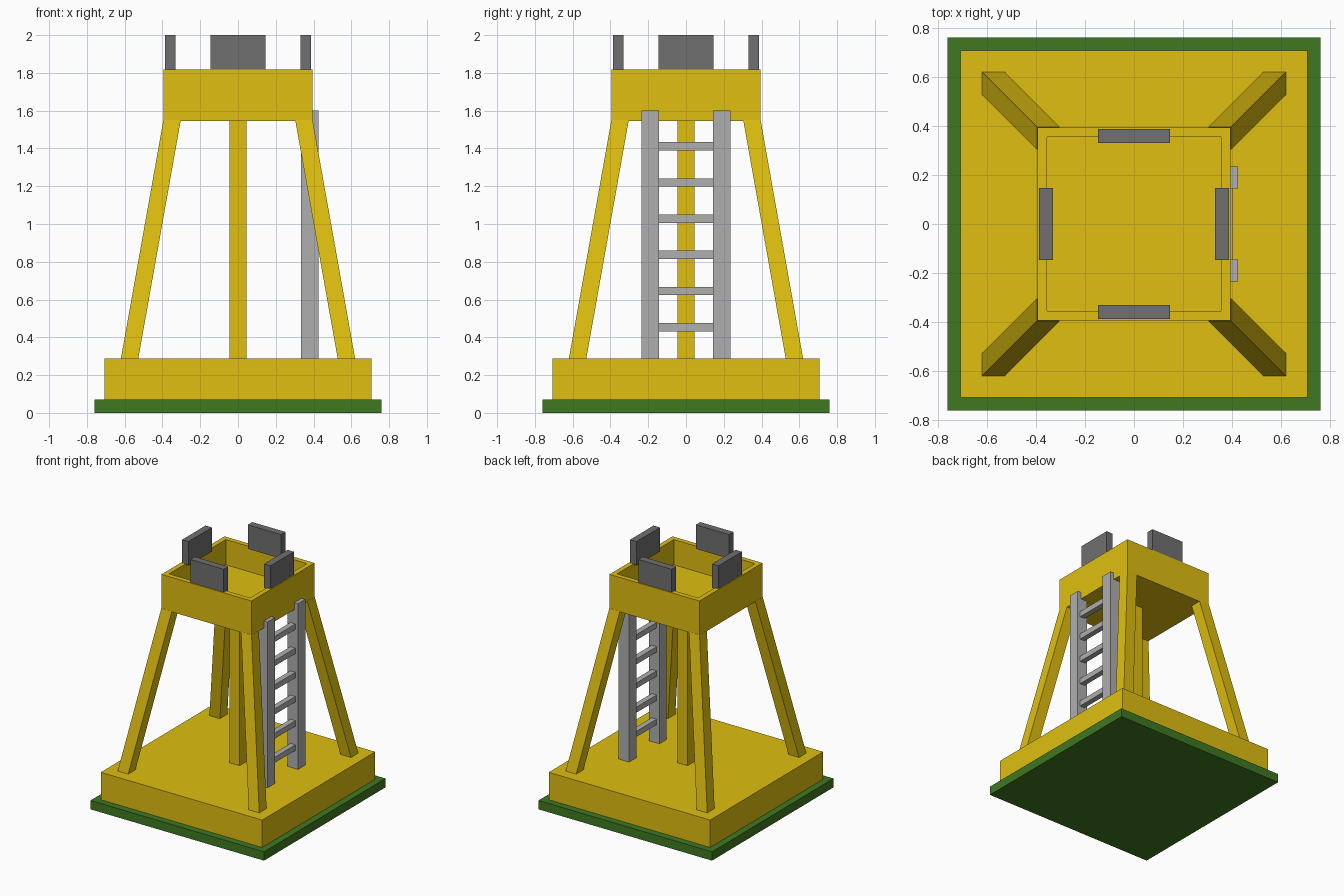
import bpy, bmesh
from mathutils import Vector

if "Cube" in bpy.data.objects:
    bpy.data.objects.remove(bpy.data.objects["Cube"])


def material(name, rgb):
    m = bpy.data.materials.new(name)
    m.diffuse_color = (*rgb, 1)
    m.use_nodes = True
    m.node_tree.nodes["Principled BSDF"].inputs["Base Color"].default_value = m.diffuse_color
    return m


YELLOW = material("yellow", (0.74, 0.52, 0.005))
GREEN = material("green", (0.05, 0.19, 0.015))
DARK = material("dark_grey", (0.16, 0.16, 0.16))
LIGHT = material("light_grey", (0.43, 0.43, 0.43))


def finish(name, bm, mat):
    bmesh.ops.recalc_face_normals(bm, faces=bm.faces)
    me = bpy.data.meshes.new(name)
    bm.to_mesh(me)
    bm.free()
    me.materials.append(mat)
    ob = bpy.data.objects.new(name, me)
    bpy.context.collection.objects.link(ob)
    return ob


def box_bm(lo, hi, top_shift=(0, 0)):
    """Box between two corners, its top optionally sheared sideways."""
    lo, hi = Vector(lo), Vector(hi)
    bm = bmesh.new()
    bmesh.ops.create_cube(bm, size=1)
    for v in bm.verts:
        top = v.co.z > 0
        v.co = Vector([(lo[i] + hi[i]) / 2 + v.co[i] * (hi[i] - lo[i]) for i in range(3)])
        if top:
            v.co.x += top_shift[0]
            v.co.y += top_shift[1]
    return bm


def box(name, lo, hi, mat, top_shift=(0, 0)):
    return finish(name, box_bm(lo, hi, top_shift), mat)


# Ground slab and plinth
box("ground_slab", (-0.76, -0.76, 0), (0.76, 0.76, 0.07), GREEN)
box("plinth", (-0.707, -0.707, 0.07), (0.707, 0.707, 0.287), YELLOW)

# Four legs leaning inward, with square horizontal sections
for sx, xn in ((-1, "left"), (1, "right")):
    for sy, yn in ((-1, "front"), (1, "back")):
        cx, cy, h = sx * 0.574, sy * 0.574, 0.046
        box(f"leg_{yn}_{xn}", (cx - h, cy - h, 0.287), (cx + h, cy + h, 1.55),
            YELLOW, (-sx * 0.225, -sy * 0.225))

# Central post
box("centre_post", (-0.045, -0.045, 0.287), (0.045, 0.045, 1.55), YELLOW)

# Platform: a box hollowed from the top
bm = box_bm((-0.394, -0.394, 1.545), (0.394, 0.394, 1.818))
top = max(bm.faces, key=lambda f: f.calc_center_median().z)
bmesh.ops.inset_region(bm, faces=[top], thickness=0.055)
floor = bmesh.ops.extrude_discrete_faces(bm, faces=[top])["faces"][0]
bmesh.ops.translate(bm, verts=floor.verts, vec=(0, 0, -0.2))
finish("platform", bm, YELLOW)

# Battlement plates, one on each wall
for s, xn, yn in ((-1, "left", "front"), (1, "right", "back")):
    a, b = sorted((s * 0.331, s * 0.387))
    box(f"battlement_{xn}", (a, -0.146, 1.81), (b, 0.146, 2), DARK)
    box(f"battlement_{yn}", (-0.146, a, 1.81), (0.146, b, 2), DARK)

# Ladder on the right side
for s, n in ((-1, "front"), (1, "back")):
    a, b = sorted((s * 0.144, s * 0.235))
    box(f"ladder_rail_{n}", (0.334, a, 0.287), (0.425, b, 1.6), LIGHT)
for i in range(6):
    z = 0.454 + i * 0.1914
    box(f"ladder_rung_{i + 1}", (0.358, -0.15, z - 0.022), (0.402, 0.15, z + 0.022), LIGHT)
